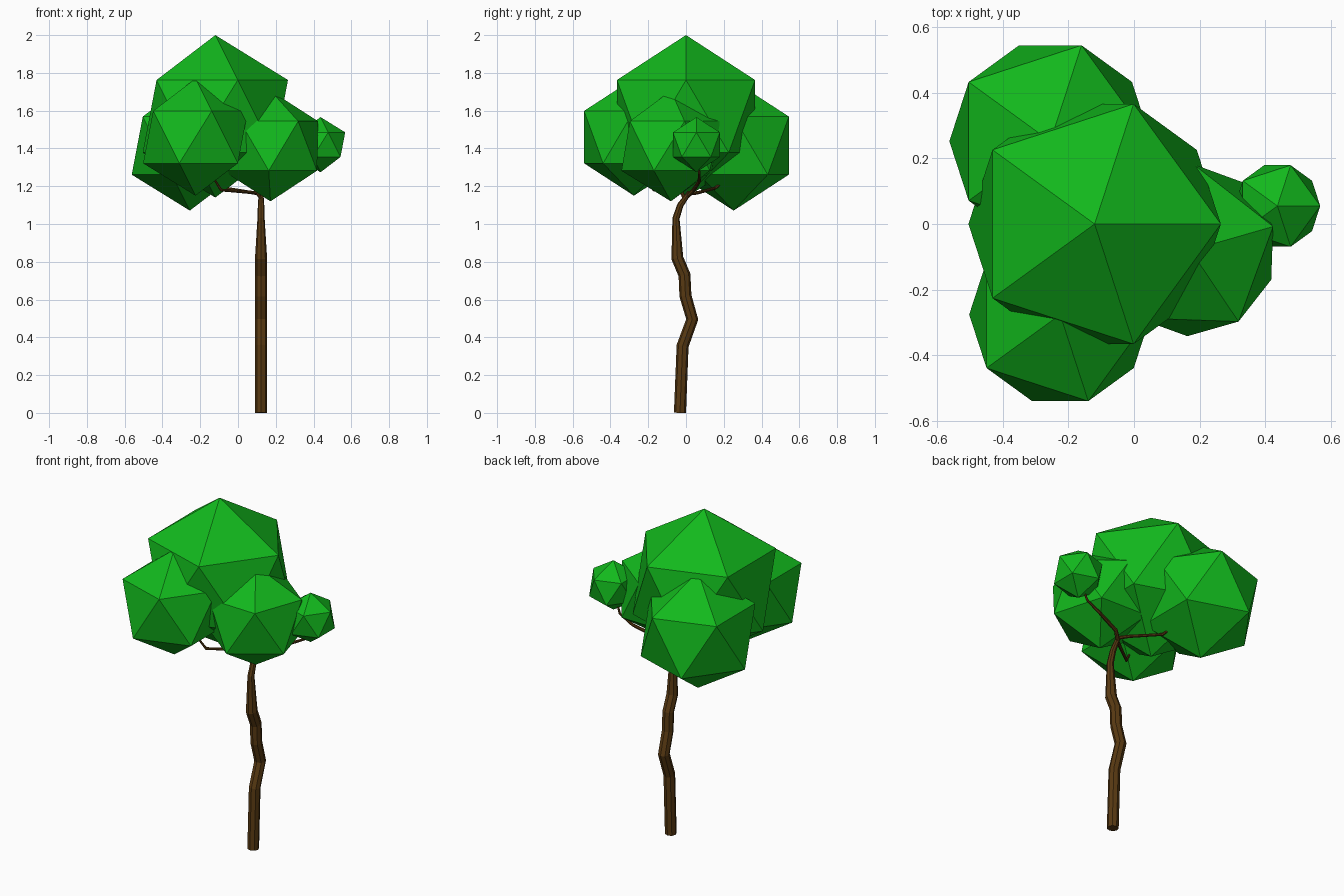
import bpy
import math


def material(name, rgb):
    m = bpy.data.materials.new(name)
    m.diffuse_color = (*rgb, 1)
    return m


LEAF = material("leaf_green", (0.006, 0.48, 0.012))
BARK = material("bark_brown", (0.1, 0.042, 0.006))


def foliage(name, centre, radius, turn=0):
    # Low-poly clump: a plain icosahedron
    bpy.ops.mesh.primitive_ico_sphere_add(
        subdivisions=1, radius=radius, location=centre,
        rotation=(0, 0, math.radians(turn)))
    ob = bpy.context.object
    ob.name = name
    ob.data.materials.append(LEAF)


def limb(name, points):
    # Tapered faceted tube through (x, y, z, radius) points
    cu = bpy.data.curves.new(name, 'CURVE')
    cu.dimensions = '3D'
    cu.bevel_depth = 1.0
    cu.bevel_resolution = 2
    cu.use_fill_caps = True
    sp = cu.splines.new('POLY')
    sp.use_smooth = False
    sp.points.add(len(points) - 1)
    for p, (x, y, z, r) in zip(sp.points, points):
        p.co = (x, y, z, 1)
        p.radius = r
    ob = bpy.data.objects.new(name, cu)
    bpy.context.collection.objects.link(ob)
    cu.materials.append(BARK)


# Crown
foliage("crown_top", (-0.12, 0, 1.57), 0.43)
foliage("crown_front_left", (-0.225, -0.276, 1.46), 0.31)
foliage("crown_back_left", (-0.255, 0.252, 1.415), 0.344)
foliage("crown_right", (0.172, -0.08, 1.413), 0.293, 16)
foliage("crown_small_right", (0.437, 0.055, 1.42), 0.146)

# Crooked trunk
limb("trunk", [(0.122, -0.032, 0, 0.032), (0.122, -0.018, 0.355, 0.032),
               (0.122, 0.033, 0.495, 0.032), (0.122, -0.003, 0.62, 0.032),
               (0.122, -0.008, 0.73, 0.032), (0.122, -0.046, 0.82, 0.032),
               (0.122, -0.053, 1.03, 0.019), (0.122, -0.03, 1.10, 0.017),
               (0.122, 0.02, 1.17, 0.012)])

# Branches reaching into the clumps
limb("branch_front_left", [(0.122, -0.01, 1.135, 0.01), (0.1, -0.02, 1.165, 0.01),
                           (-0.09, -0.17, 1.18, 0.008), (-0.14, -0.2, 1.26, 0.005)])
limb("branch_back_left", [(0.122, 0.015, 1.16, 0.01), (0.08, 0.06, 1.165, 0.009),
                          (-0.07, 0.155, 1.19, 0.008), (-0.11, 0.205, 1.235, 0.007),
                          (-0.12, 0.21, 1.3, 0.005)])
limb("branch_right", [(0.122, 0.01, 1.15, 0.012), (0.16, 0.04, 1.18, 0.011),
                      (0.3, 0.07, 1.225, 0.009), (0.385, 0.07, 1.27, 0.007),
                      (0.42, 0.06, 1.36, 0.005)])
